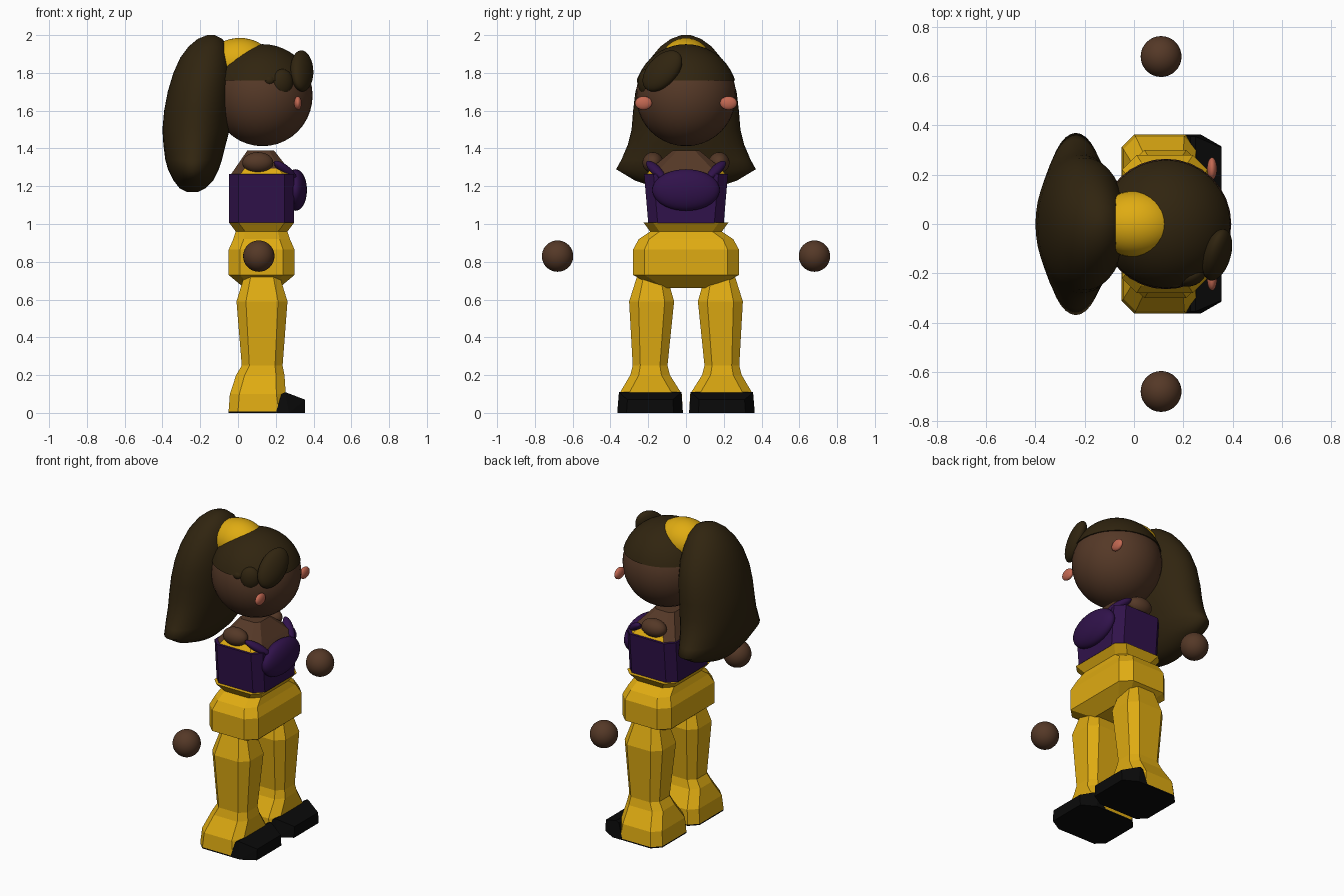
import bpy, bmesh
from math import sin, cos, pi, radians
from mathutils import Vector

cube = bpy.data.objects.get("Cube")
if cube:
    bpy.data.objects.remove(cube, do_unlink=True)


def material(name, r, g, b):
    m = bpy.data.materials.new(name)
    m.use_nodes = True
    m.diffuse_color = (r, g, b, 1)
    bsdf = m.node_tree.nodes["Principled BSDF"]
    bsdf.inputs["Base Color"].default_value = (r, g, b, 1)
    bsdf.inputs["Roughness"].default_value = 0.8
    return m


SKIN = material("brown skin", 0.09, 0.04, 0.02)
HAIR = material("dark hair", 0.03, 0.018, 0.005)
YELLOW = material("yellow cloth", 0.74, 0.41, 0.006)
PURPLE = material("purple cloth", 0.03, 0.006, 0.07)
BLACK = material("black shoe", 0.003, 0.003, 0.003)
PINK = material("pink cheek", 0.55, 0.14, 0.085)


def finish(name, bm, *mats, smooth=False):
    bmesh.ops.recalc_face_normals(bm, faces=bm.faces[:])
    mesh = bpy.data.meshes.new(name)
    bm.to_mesh(mesh)
    bm.free()
    for m in mats:
        mesh.materials.append(m)
    obj = bpy.data.objects.new(name, mesh)
    bpy.context.collection.objects.link(obj)
    if smooth:
        mesh.shade_smooth()
    return obj


def ellipsoid(name, centre, radii, mat, rot=(0, 0, 0)):
    bm = bmesh.new()
    bmesh.ops.create_uvsphere(bm, u_segments=32, v_segments=20, radius=1)
    obj = finish(name, bm, mat, smooth=True)
    obj.location, obj.scale = centre, radii
    obj.rotation_euler = [radians(a) for a in rot]
    return obj


def octagon(rx, ry, cut):
    cx, cy = rx - cut, ry - cut
    return [(rx, -cy), (rx, cy), (cx, ry), (-cx, ry),
            (-rx, cy), (-rx, -cy), (-cx, -ry), (cx, -ry)]


def oval(rx, ry, n=40):
    return [(rx * cos(2 * pi * i / n), ry * sin(2 * pi * i / n)) for i in range(n)]


def loft(rings):
    """Skin a stack of (z, centre x, centre y, outline) rings with closed ends."""
    bm = bmesh.new()
    loops = [[bm.verts.new((cx + x, cy + y, z)) for x, y in outline]
             for z, cx, cy, outline in rings]
    for a, b in zip(loops, loops[1:]):
        for i in range(len(a)):
            j = (i + 1) % len(a)
            bm.faces.new((a[i], a[j], b[j], b[i]))
    bm.faces.new(loops[0])
    bm.faces.new(loops[-1])
    return bm


def hull(points):
    bm = bmesh.new()
    verts = [bm.verts.new(p) for p in points]
    bmesh.ops.convex_hull(bm, input=verts)
    return bm


# Head, with the hair cap cut from a slightly larger ball
HEAD = Vector((0.13, 0, 1.68))
ellipsoid("head", HEAD, (0.265, 0.265, 0.268), SKIN)
bm = bmesh.new()
bmesh.ops.create_uvsphere(bm, u_segments=40, v_segments=24, radius=0.272)
bmesh.ops.translate(bm, verts=bm.verts[:], vec=HEAD)
cut = bmesh.ops.bisect_plane(bm, geom=bm.verts[:] + bm.edges[:] + bm.faces[:],
                             plane_co=(0, 0, 1.76), plane_no=(0, 0, -1), clear_outer=True)
bmesh.ops.holes_fill(bm, edges=[e for e in cut["geom_cut"]
                                if isinstance(e, bmesh.types.BMEdge)])
finish("hair_cap", bm, HAIR, smooth=True)
bpy.context.view_layer.objects.active = bpy.data.objects["hair_cap"]
bpy.data.objects["hair_cap"].select_set(True)
bpy.ops.object.shade_smooth_by_angle(angle=radians(40))

# Fringe locks, all on the right side of the face
ellipsoid("fringe_lock", (0.338, -0.125, 1.81), (0.05, 0.085, 0.13), HAIR, (-42, -15, -25))
ellipsoid("side_lock", (0.235, -0.21, 1.75), (0.06, 0.04, 0.07), HAIR, (0, 0, 25))
ellipsoid("small_lock", (0.165, -0.225, 1.76), (0.035, 0.035, 0.03), HAIR)

# Hair band and flared ponytail
ellipsoid("hair_band", (0.01, 0, 1.855), (0.17, 0.135, 0.13), YELLOW)
tail = [(1.17, -0.24, 0.03, 0.05), (1.19, -0.24, 0.07, 0.15), (1.23, -0.236, 0.105, 0.27),
        (1.29, -0.236, 0.135, 0.37), (1.34, -0.235, 0.15, 0.342), (1.42, -0.23, 0.165, 0.308),
        (1.5, -0.222, 0.178, 0.288), (1.6, -0.213, 0.178, 0.28), (1.7, -0.2, 0.172, 0.268),
        (1.8, -0.185, 0.157, 0.235), (1.88, -0.172, 0.134, 0.185), (1.94, -0.158, 0.103, 0.135),
        (1.98, -0.148, 0.065, 0.08), (2.0, -0.143, 0.02, 0.025)]
finish("ponytail", loft([(z, cx, 0, oval(rx, ry)) for z, cx, rx, ry in tail]),
       HAIR, smooth=True)

# Chest, with yellow cloth showing low in front of the shoulders
bm = loft([(1.26, 0.125, 0, octagon(0.165, 0.21, 0.05)),
           (1.295, 0.125, 0, octagon(0.14, 0.185, 0.05)),
           (1.39, 0.12, 0, octagon(0.07, 0.07, 0.025))])
for f in bm.faces:
    c = f.calc_center_median()
    f.material_index = int(c.z < 1.29 and abs(c.y) > 0.1 and c.x > 0.1)
finish("chest", bm, SKIN, YELLOW)

# Purple top
finish("bodice", loft([(1.005, 0.125, 0, octagon(0.172, 0.2, 0.05)),
                       (1.265, 0.125, 0, octagon(0.172, 0.222, 0.05))]), PURPLE)
ellipsoid("bust", (0.305, 0, 1.18), (0.06, 0.178, 0.11), PURPLE)

# Waist and hips
hips = [(0.66, 0.09, 0.15, 0.04), (0.73, 0.174, 0.28, 0.06), (0.865, 0.174, 0.28, 0.06),
        (0.92, 0.15, 0.25, 0.055), (0.96, 0.137, 0.19, 0.05), (1.007, 0.172, 0.224, 0.05)]
finish("hips", loft([(z, 0.125, 0, octagon(rx, ry, c)) for z, rx, ry, c in hips]), YELLOW)

# Paired parts
LEG = [(0.008, 0.108, 0.19, 0.158, 0.173, 0.05), (0.1, 0.105, 0.188, 0.148, 0.166, 0.05),
       (0.2, 0.118, 0.19, 0.128, 0.105, 0.045), (0.25, 0.128, 0.19, 0.108, 0.092, 0.04),
       (0.59, 0.127, 0.182, 0.135, 0.119, 0.05), (0.72, 0.127, 0.18, 0.095, 0.08, 0.035)]
for side, s in (("left", 1), ("right", -1)):
    ellipsoid(side + "_hand", (0.11, s * 0.68, 0.83), (0.083, 0.083, 0.083), SKIN)
    ellipsoid(side + "_shoulder", (0.105, s * 0.175, 1.325), (0.082, 0.055, 0.055), SKIN)
    ellipsoid(side + "_cheek", (0.317, s * 0.225, 1.64), (0.02, 0.045, 0.036), PINK)
    strap = ellipsoid(side + "_strap", (0.25, s * 0.16, 1.285), (0.03, 0.025, 0.085), PURPLE)
    strap.rotation_euler = Vector((-0.1, s * 0.08, 0.08)).to_track_quat("Z", "Y").to_euler()
    finish(side + "_leg", loft([(z, cx, s * cy, octagon(rx, ry, c))
                                for z, cx, cy, rx, ry, c in LEG]), YELLOW)
    finish(side + "_sole", loft([(z, 0.108, s * 0.19, octagon(0.158, 0.173, 0.05))
                                 for z in (0, 0.008)]), BLACK)
    toe = [(0.2, 0, 0.174), (0.27, 0, 0.174), (0.355, 0, 0.125), (0.355, 0.07, 0.12),
           (0.25, 0.11, 0.165), (0.23, 0.1, 0.165)]
    finish(side + "_toe", hull([(x, s * 0.19 + w * k, z) for x, z, w in toe
                                for k in (-1, 1)]), BLACK)
